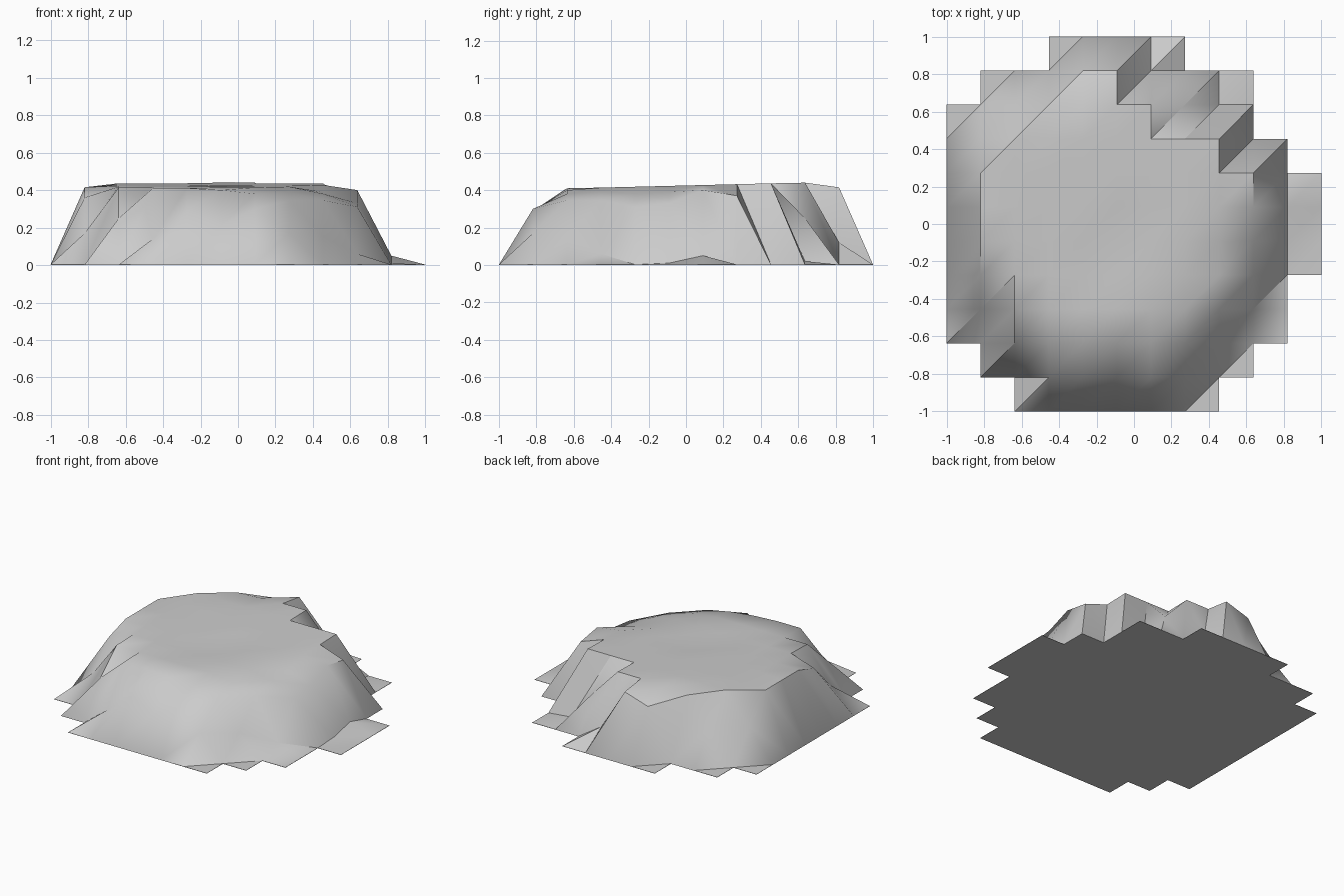
import bpy, bmesh, math

cube = bpy.data.objects.get("Cube")
if cube:
    bpy.data.objects.remove(cube, do_unlink=True)

# Square terrain grid: first and last column of the cells filled in each row
SPANS = [(2, 8), (1, 9), (0, 10), (0, 10), (0, 11), (0, 11),
         (0, 11), (0, 10), (0, 9), (1, 9), (3, 7)]
COUNT = len(SPANS)
LIP = 0.002
heights = {}


def coord(index):
    return 2 * index / COUNT - 1


def filled(i, j):
    return 0 <= j < COUNT and SPANS[j][0] <= i < SPANS[j][1]


def strip(start, step, values):
    """Set heights, in hundredths, along a straight run of grid points."""
    for n, value in enumerate(values):
        heights[start[0] + n * step[0], start[1] + n * step[1]] = value / 100


EAST, NORTH, DIAGONAL = (1, 0), (0, 1), (1, 1)

# Front slope and the rim above it
strip((3, 1), EAST, (14, 29, 21, 30, 17))
strip((2, 2), EAST, (25, 41, 41, 40, 38))
strip((8, 2), DIAGONAL, (15, 6))
# Diagonal shoulder and the rounded ledge behind it
strip((7, 2), DIAGONAL, (34.5, 34.5, 31))
strip((7, 3), DIAGONAL, (39, 38))
strip((8, 5), NORTH, (39,))
# Side rims and the foot of the steep side
strip((9, 5), NORTH, (33, 40, 37))
strip((10, 5), NORTH, (1, 5))
strip((1, 3), NORTH, (17, 36, 41.5, 41.5, 41.5, 22))
# Back slope with its gullies
strip((2, 9), EAST, (25, 42, 43, 44, 44, 25, 2))
strip((4, 10), EAST, (36, 41.5, 12))
# Shallow dent in the plateau
strip((5, 5), EAST, (40.5,))


def height(i, j):
    """Ground level on the outline, listed slopes, gentle plateau elsewhere."""
    around = [filled(i - a, j - b) for a in (0, 1) for b in (0, 1)]
    if not all(around):
        return LIP
    return heights.get((i, j), 0.425 + 0.025 * coord(j))


# Terrain surface: every cell is split along the same diagonal
bm = bmesh.new()
points = {}


def point(i, j):
    if (i, j) not in points:
        points[i, j] = bm.verts.new((coord(i), coord(j), height(i, j)))
    return points[i, j]


for j, (first, last) in enumerate(SPANS):
    for i in range(first, last):
        a, b = point(i, j), point(i + 1, j)
        c, d = point(i + 1, j + 1), point(i, j + 1)
        bm.faces.new((a, b, c))
        bm.faces.new((a, c, d))

# Thin edge down to the ground and a flat underside
border = [e for e in bm.edges if e.is_boundary]
skirt = bmesh.ops.extrude_edge_only(bm, edges=border)["geom"]
for v in skirt:
    if isinstance(v, bmesh.types.BMVert):
        v.co.z = 0
bmesh.ops.contextual_create(bm, geom=[e for e in bm.edges if e.is_boundary])
bmesh.ops.recalc_face_normals(bm, faces=bm.faces)

mesh = bpy.data.meshes.new("rocky_plateau")
bm.to_mesh(mesh)
bm.free()
plateau = bpy.data.objects.new("rocky_plateau", mesh)
bpy.context.collection.objects.link(plateau)

# Stone colour
stone = bpy.data.materials.new("grey_stone")
stone.use_nodes = True
grey = (0.6, 0.6, 0.6, 1)
stone.diffuse_color = grey
for node in stone.node_tree.nodes:
    if node.type == "BSDF_PRINCIPLED":
        node.inputs["Base Color"].default_value = grey
mesh.materials.append(stone)

bpy.ops.object.select_all(action="DESELECT")
plateau.select_set(True)
bpy.context.view_layer.objects.active = plateau
bpy.ops.object.shade_smooth_by_angle(angle=math.radians(45))
